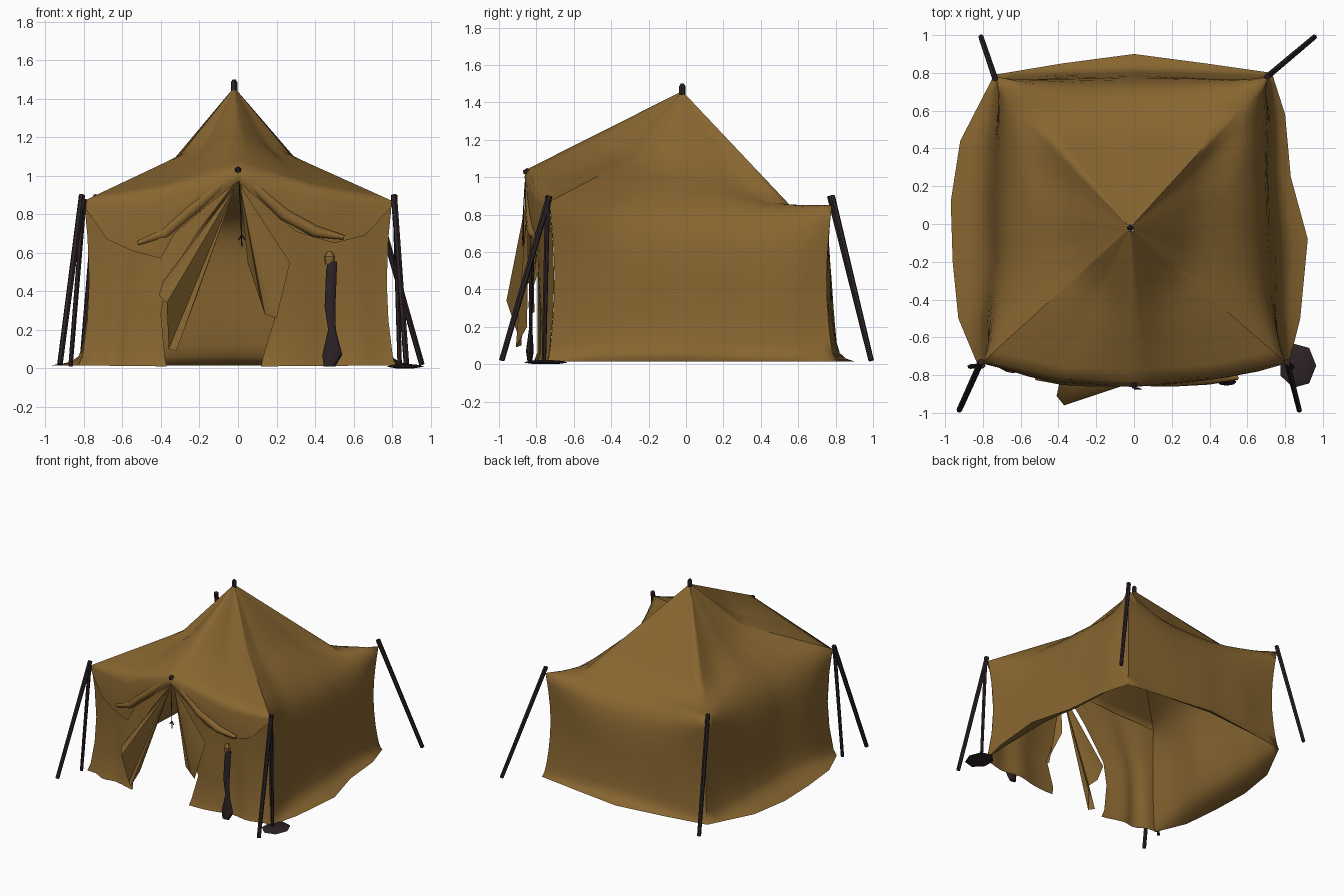
import bpy, bmesh, math
from mathutils import Vector, noise

if "Cube" in bpy.data.objects:
    bpy.data.objects.remove(bpy.data.objects["Cube"])


def material(name, rgb):
    m = bpy.data.materials.new(name)
    m.diffuse_color = (*rgb, 1)
    m.use_nodes = True
    m.node_tree.nodes["Principled BSDF"].inputs["Base Color"].default_value = m.diffuse_color
    return m


CANVAS = material("ochre canvas", (0.245, 0.132, 0.03))
DARK = material("dark wood", (0.025, 0.016, 0.018))
PEAK = Vector((-0.02, -0.02, 1.46))


def sheet(name, rows, mat=CANVAS, closed=False, caps=False, angle=35):
    """Skin a grid of points: rows run top to bottom, columns left to right."""
    bm = bmesh.new()
    g = [[bm.verts.new(p) for p in r] for r in rows]
    n = len(rows[0])
    for a, b in zip(g, g[1:]):
        for j in range(n if closed else n - 1):
            k = (j + 1) % n
            bm.faces.new((a[j], b[j], b[k], a[k]))
    if caps:
        bm.faces.new(g[0])
        bm.faces.new(g[-1][::-1])
    bmesh.ops.remove_doubles(bm, verts=bm.verts, dist=0.0005)
    me = bpy.data.meshes.new(name)
    bm.to_mesh(me)
    bm.free()
    ob = bpy.data.objects.new(name, me)
    bpy.context.collection.objects.link(ob)
    me.materials.append(mat)
    bpy.ops.object.select_all(action='DESELECT')
    ob.select_set(True)
    bpy.context.view_layer.objects.active = ob
    bpy.ops.object.shade_smooth_by_angle(angle=math.radians(angle))


def tube(name, pts, radii, mat=DARK, sides=6):
    """Tapered round bar along a path."""
    pts = [Vector(p) for p in pts]
    rows = []
    for i, p in enumerate(pts):
        d = (pts[min(i + 1, len(pts) - 1)] - pts[max(i - 1, 0)]).normalized()
        u = d.cross(Vector((0.3, 1, 0.1))).normalized()
        v = d.cross(u)
        rows.append([p + radii[i] * (u * math.cos(a) - v * math.sin(a))
                     for a in (2 * math.pi * k / sides for k in range(sides))])
    sheet(name, rows, mat, closed=True, caps=True, angle=50)


def resample(keys, n):
    out = []
    for a, b in zip(keys, keys[1:]):
        out += [[p + (q - p) * i / n for p, q in zip(a, b)] for i in range(n)]
    return out + [list(keys[-1])]


def roof_rows(cols):
    """Roof running from the peak to the eave with a kink (t, f) per column."""
    rows = []
    for t in (0.02, 0.13, 0.25, 0.36, 0.46, 0.58, 0.72, 0.82, 0.92, 1):
        row = []
        for c in cols:
            tk, fk = c[-2:]
            f = t / tk * fk if t < tk else fk + (1 - fk) * (t - tk) / (1 - tk)
            row.append(Vector((PEAK.x + (c[0] - PEAK.x) * t, PEAK.y + (c[1] - PEAK.y) * t,
                               PEAK.z + (c[2] - PEAK.z) * f)))
        rows.append(row)
    return rows


# Side and back canvas: eave x, y, z, hem x, y, roof kink t, f
KEYS = [
    (0.80, -0.73, 0.87, 0.82, -0.74, 0.36, 0.60),
    (0.73, -0.40, 0.80, 0.88, -0.50, 0.42, 0.60),
    (0.71, -0.05, 0.78, 0.92, -0.08, 0.48, 0.61),
    (0.70, 0.30, 0.78, 0.83, 0.25, 0.55, 0.69),
    (0.705, 0.60, 0.81, 0.80, 0.58, 0.65, 0.89),
    (0.71, 0.78, 0.85, 0.73, 0.80, 0.72, 1.0),
    (0.36, 0.77, 0.79, 0.38, 0.85, 0.72, 0.92),
    (0.0, 0.77, 0.77, 0.0, 0.90, 0.72, 0.89),
    (-0.36, 0.77, 0.79, -0.38, 0.85, 0.72, 0.92),
    (-0.73, 0.78, 0.85, -0.74, 0.79, 0.72, 1.0),
    (-0.72, 0.45, 0.80, -0.92, 0.44, 0.62, 0.83),
    (-0.715, 0.10, 0.78, -0.97, 0.12, 0.52, 0.66),
    (-0.72, -0.20, 0.78, -0.96, -0.20, 0.47, 0.62),
    (-0.76, -0.50, 0.81, -0.93, -0.50, 0.41, 0.60),
    (-0.80, -0.73, 0.87, -0.83, -0.74, 0.36, 0.60),
]
cols = resample(KEYS, 4)
corner = [min(abs(i - k) for k in (0, 20, 36, 56)) for i in range(len(cols))]
rows = roof_rows(cols)
# Near-vertical walls ending in a skirt spread on the ground
for w, g in ((0.1, 0.0), (0.2, 0.01), (0.32, 0.03), (0.45, 0.06), (0.6, 0.11), (0.75, 0.18),
             (0.87, 0.27), (0.94, 0.4), (0.98, 0.65), (1, 1)):
    row = []
    for c, d in zip(cols, corner):
        p = Vector((c[0] + (c[3] - c[0]) * g, c[1] + (c[4] - c[1]) * g, 0.015 + (c[2] - 0.015) * (1 - w)))
        # slack canvas: pinched in at the corners, slightly rippled between
        k = math.sin(w * math.pi) * (0.015 * noise.noise(p * 3.5) * min(1, d / 4) - 0.04 * max(0, 1 - d / 4))
        row.append(p + Vector((p.x, p.y, 0)).normalized() * k)
    rows.append(row)
# Soften the eave away from the corners
for _ in range(8):
    old = [[p.copy() for p in r] for r in rows]
    for i in range(7, 14):
        for j, d in enumerate(corner):
            mid = (old[i - 1][j] + old[i + 1][j]) / 2
            rows[i][j] = old[i][j].lerp(mid, 0.5 * min(1, d / 6))
sheet("tent_canvas", rows, angle=75)
RIGHT_CORNER = [r[0] for r in rows[9:]]
LEFT_CORNER = [r[-1] for r in rows[9:]]

# Front roof with its raised middle (eave x, y, z, kink t, f), falling into a draped valance
FRONT = [(-0.80, -0.73, 0.87, 0.36, 0.60), (-0.40, -0.82, 0.93, 0.41, 0.60), (0.0, -0.835, 1.05, 0.5, 0.5),
         (0.42, -0.81, 0.93, 0.41, 0.60), (0.80, -0.73, 0.87, 0.36, 0.60)]
EDGE = [(-0.80, -0.74, 0.84), (-0.68, -0.77, 0.67), (-0.55, -0.81, 0.61), (-0.40, -0.84, 0.57),
        (-0.33, -0.84, 0.70), (-0.18, -0.845, 0.83), (0.0, -0.85, 0.97), (0.15, -0.84, 0.84),
        (0.30, -0.83, 0.71), (0.50, -0.81, 0.65), (0.66, -0.78, 0.69), (0.80, -0.74, 0.84)]
edge = resample(EDGE, 2)


def eave(x):
    for a, b in zip(FRONT, FRONT[1:]):
        if x <= b[0] + 1e-6:
            s = (x - a[0]) / (b[0] - a[0])
            return [p + (q - p) * s for p, q in zip(a, b)]


fcols = [eave(e[0]) for e in edge]
rows = roof_rows(fcols)
for i in range(1, 6):
    t = i / 5
    rows.append([Vector(c[:3]).lerp(Vector(e), t) -
                 Vector((0, 0.02 * math.sin(t * math.pi) * (1 - abs(e[0]) / 0.8), 0))
                 for c, e in zip(fcols, edge)])
sheet("front_roof_and_valance", rows, angle=75)
for side, path in (("left", [(-0.52, 0.65), (-0.38, 0.70), (-0.22, 0.84), (-0.09, 0.95), (0, 1.0)]),
                   ("right", [(0.55, 0.68), (0.40, 0.71), (0.24, 0.80), (0.1, 0.93), (0, 1.0)])):
    tube("valance_roll_" + side, [(x, -0.835 + abs(x) * 0.04, z) for x, z in path],
         [0.012, 0.032, 0.035, 0.03, 0.014], CANVAS, 8)


# Front wall panels, from the corner seam to the door edge (x, y, z from top to bottom)
def seam(col, z):
    for a, b in zip(col, col[1:]):
        if z >= b.z:
            return a.lerp(b, (a.z - z) / (a.z - b.z))
    return col[-1]


def panel(name, col, door, phase, flip):
    rows = []
    for k, (z, b) in enumerate(zip((0.868, 0.68, 0.45, 0.25, 0.06, 0.015), door)):
        amp = 0.006 + 0.02 * k / len(door)
        row = []
        for i in range(13):
            u = i / 12
            p = seam(col, z).lerp(Vector(b), u)
            p.y += amp * math.sin(u * 11 + phase) * math.sin(math.pi * min(u * 1.5, 1) * 0.9)
            row.append(p)
        rows.append(row[::-1] if flip else row)
    sheet(name, rows)


panel("left_front_wall", LEFT_CORNER, [
    (-0.01, -0.82, 0.97), (-0.20, -0.80, 0.72), (-0.37, -0.79, 0.46),
    (-0.40, -0.79, 0.28), (-0.38, -0.79, 0.06), (-0.37, -0.81, 0.01)], 0.5, False)
panel("right_front_wall", RIGHT_CORNER, [
    (0.01, -0.82, 0.97), (0.07, -0.80, 0.72), (0.12, -0.79, 0.45),
    (0.19, -0.78, 0.26), (0.13, -0.78, 0.06), (0.12, -0.80, 0.01)], 2.0, True)


# Door flaps: pleated strips fanning from the door head
def flap(name, head, feet):
    head = Vector(head)
    rows = [[head.lerp(Vector(f), t) for f in feet] for t in (0.03, 0.3, 0.6, 0.85, 1)]
    sheet(name, rows, angle=45)


flap("left_door_flap", (-0.01, -0.84, 0.95), [
    (-0.39, -0.82, 0.45), (-0.41, -0.91, 0.38), (-0.37, -0.96, 0.34), (-0.36, -0.88, 0.10),
    (-0.32, -0.91, 0.09), (-0.28, -0.85, 0.20), (-0.22, -0.86, 0.36)])
flap("right_door_flap", (0.01, -0.83, 0.95), [
    (0.05, -0.77, 0.55), (0.12, -0.84, 0.34), (0.14, -0.81, 0.28), (0.20, -0.84, 0.26), (0.27, -0.80, 0.55)])

# Corner poles: top point, foot point
POLES = {
    "front_left_guy_pole": ((-0.81, -0.73, 0.9), (-0.925, -0.985, 0.02)),
    "front_left_upright": ((-0.80, -0.75, 0.88), (-0.87, -0.755, 0.01)),
    "front_right_guy_pole": ((0.81, -0.73, 0.9), (0.875, -0.985, 0.02)),
    "front_right_upright": ((0.815, -0.74, 0.9), (0.84, -0.76, 0.01)),
    "back_left_guy_pole": ((-0.735, 0.77, 0.9), (-0.81, 0.99, 0.02)),
    "back_right_guy_pole": ((0.705, 0.78, 0.9), (0.955, 0.99, 0.02)),
}
for name, (a, b) in POLES.items():
    r = 0.014 if "upright" in name else 0.017
    tube(name, [a, b], [r, r - 0.002])

# Peak cap, front ridge knob and the tie cord
tube("peak_cap", [(-0.02, -0.02, 1.40), (-0.02, -0.02, 1.485), (-0.02, -0.02, 1.5)], [0.018, 0.018, 0.008])
tube("ridge_knob", [(0, -0.82, 1.03), (0, -0.85, 1.03), (0, -0.87, 1.025)], [0.016, 0.018, 0.01])
tube("tie_cord", [(0.005, -0.86, 0.97), (0.015, -0.87, 0.8), (0.02, -0.87, 0.63)], [0.003] * 3, DARK, 4)
for s in (-1, 1):
    tube("cord_end", [(0.02, -0.87, 0.69), (0.02 + 0.018 * s, -0.875, 0.665)], [0.005, 0.003], DARK, 4)


def lathe(name, prof, mat, flat, sides=8):
    rows = [[(x + r * math.cos(a), y + flat * r * math.sin(a), z)
             for a in (2 * math.pi * k / sides for k in range(sides))] for x, y, z, r in prof]
    sheet(name, rows, mat, True, True)


# Dark hanging bundle beside the door, with a knot of canvas above
lathe("hanging_bundle", [(0.49, -0.82, 0.555, 0.025), (0.485, -0.825, 0.5, 0.028), (0.478, -0.83, 0.32, 0.028),
                         (0.488, -0.83, 0.2, 0.02), (0.49, -0.835, 0.07, 0.052), (0.475, -0.835, 0.01, 0.03)],
      DARK, 0.4)
lathe("canvas_knot", [(0.475, -0.81, 0.61, 0.01), (0.475, -0.815, 0.58, 0.03), (0.475, -0.815, 0.54, 0.022)],
      CANVAS, 0.6)

# Flat dark heap at the front right corner
lathe("corner_heap", [(0.865, -0.755, 0.022, 0.03), (0.865, -0.75, 0.017, 0.08), (0.865, -0.75, 0.008, 0.1),
                      (0.865, -0.75, 0.0, 0.05)], DARK, 1.2, 7)
